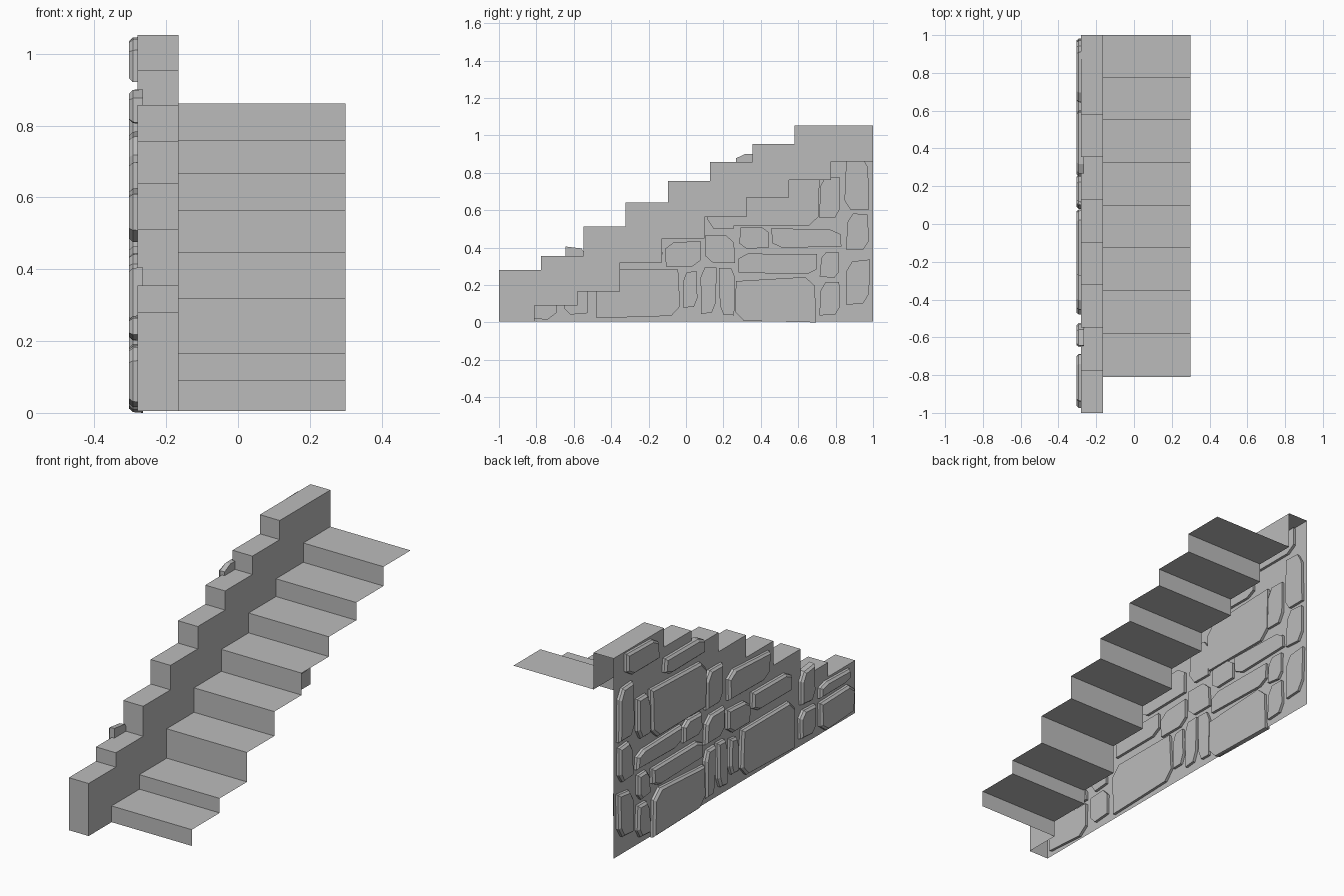
import bpy
import bmesh
import random
from mathutils import Vector

random.seed(4)
if "Cube" in bpy.data.objects:
    bpy.data.objects.remove(bpy.data.objects["Cube"], do_unlink=True)

GREY = (0.5, 0.5, 0.5, 1)
grey = bpy.data.materials.new("plain grey")
grey.use_nodes = True
grey.diffuse_color = GREY
grey.node_tree.nodes["Principled BSDF"].inputs["Base Color"].default_value = GREY

BASE = 0.005
OUTER, INNER, EDGE = -0.28, -0.165, 0.3     # wall outside, wall inside, stair edge


def make_object(name, bm):
    mesh = bpy.data.meshes.new(name)
    bm.to_mesh(mesh)
    bm.free()
    mesh.materials.append(grey)
    obj = bpy.data.objects.new(name, mesh)
    bpy.context.collection.objects.link(obj)
    return obj


def stair_profile(start, first, run, heights):
    """Zigzag of (y, z) points climbing from the floor to the back end."""
    points = [(start, BASE)]
    y = start
    for i, z in enumerate(heights):
        points.append((y, z))
        y = first + run * i
        points.append((1 if i == len(heights) - 1 else y, z))
    return points


def add_face(bm, points):
    return bm.faces.new([bm.verts.new(p) for p in points])


def add_strip(bm, profile, x0, x1):
    """Sheet sweeping a profile across the width, facing up and forward."""
    for (ya, za), (yb, zb) in zip(profile, profile[1:]):
        add_face(bm, [(x0, ya, za), (x1, ya, za), (x1, yb, zb), (x0, yb, zb)])


def finish_sheet(bm):
    bmesh.ops.remove_doubles(bm, verts=bm.verts, dist=0.0005)


wall_line = stair_profile(-1, -0.775, 0.226,
                          [0.28, 0.355, 0.512, 0.64, 0.757, 0.857, 0.953, 1.053])
step_line = stair_profile(-0.81, -0.58, 0.226,
                          [0.09, 0.166, 0.32, 0.448, 0.563, 0.667, 0.76, 0.861])

# Stairs: a thin folded sheet of treads and risers, open underneath
bm = bmesh.new()
add_strip(bm, step_line, INNER, EDGE)
finish_sheet(bm)
make_object("stair_treads", bm)

# Stepped side wall: hollow, open at the floor, the back and below the stairs
bm = bmesh.new()
add_strip(bm, wall_line, OUTER, INNER)
add_face(bm, [(OUTER, y, z) for y, z in wall_line + [(1, BASE)]])
add_face(bm, [(INNER, y, z) for y, z in step_line + wall_line[::-1]])
finish_sheet(bm)
make_object("side_wall", bm)


# Facing stones: rough blocks set through the outer face of the wall
def add_stone(name, y0, y1, z0, z1):
    width, height = y1 - y0, z1 - z0
    wobble = 0.07 * min(width, height)
    rough = [Vector((y + random.uniform(-wobble, wobble),
                     max(0, z + random.uniform(-wobble, wobble))))
             for y, z in ((y0, z0), (y1, z0), (y1, z1), (y0, z1))]
    # Cut one or two opposite corners off, more on the large blocks
    cut_first = random.randint(0, 1)
    outline = []
    for i, corner in enumerate(rough):
        if i % 2 == cut_first:
            for other in (rough[i - 1], rough[(i + 1) % 4]):
                cut = min(0.05, 0.25 * (other - corner).length)
                outline.append(corner + (other - corner).normalized() * cut)
        else:
            outline.append(corner)
    centre = sum(outline, Vector((0, 0))) / len(outline)
    inset = 0.012

    def ring(bm, x, shrink):
        sy, sz = 1 - 2 * shrink / width, 1 - 2 * shrink / height
        return [bm.verts.new((x, centre.x + (p.x - centre.x) * sy,
                              centre.y + (p.y - centre.y) * sz)) for p in outline]

    bm = bmesh.new()
    rings = [ring(bm, -0.265, 0), ring(bm, -0.293, 0.002), ring(bm, -0.304, inset)]
    for a, b in zip(rings, rings[1:]):
        for i in range(len(a)):
            j = (i + 1) % len(a)
            bm.faces.new((a[i], a[j], b[j], b[i]))
    bm.faces.new(rings[0])
    bm.faces.new(rings[-1])
    bmesh.ops.recalc_face_normals(bm, faces=bm.faces)
    make_object(name, bm)


# Stones by course, each as y range and z range
back_stones = [
    (.85, .98, .61, .88), (.86, .98, .39, .58), (.85, .98, .1, .33),
    (.64, .92, .92, 1.04), (.72, .82, .56, .78), (.27, .6, .81, .9),
    (.25, .7, .53, .78), (.46, .83, .4, .5), (.72, .82, .24, .38),
    (.72, .82, .04, .21), (.28, .7, .26, .37), (.27, .7, 0, .23),
    (.29, .44, .39, .51),
]
front_stones = [
    (.12, .25, .5, .7), (.11, .26, .32, .47), (.18, .26, .04, .29),
    (.08, .16, .05, .29), (-.02, .06, .08, .27), (-.28, .08, .47, .62),
    (-.11, .08, .3, .43), (-.45, -.13, .33, .44), (-.49, -.04, .02, .3),
    (-.65, -.53, .22, .4), (-.66, -.52, .04, .19), (-.94, -.69, .2, .27),
    (-.97, -.69, .02, .18),
]
for n, box in enumerate(back_stones + front_stones, 1):
    add_stone(f"wall_stone_{n}", *box)
